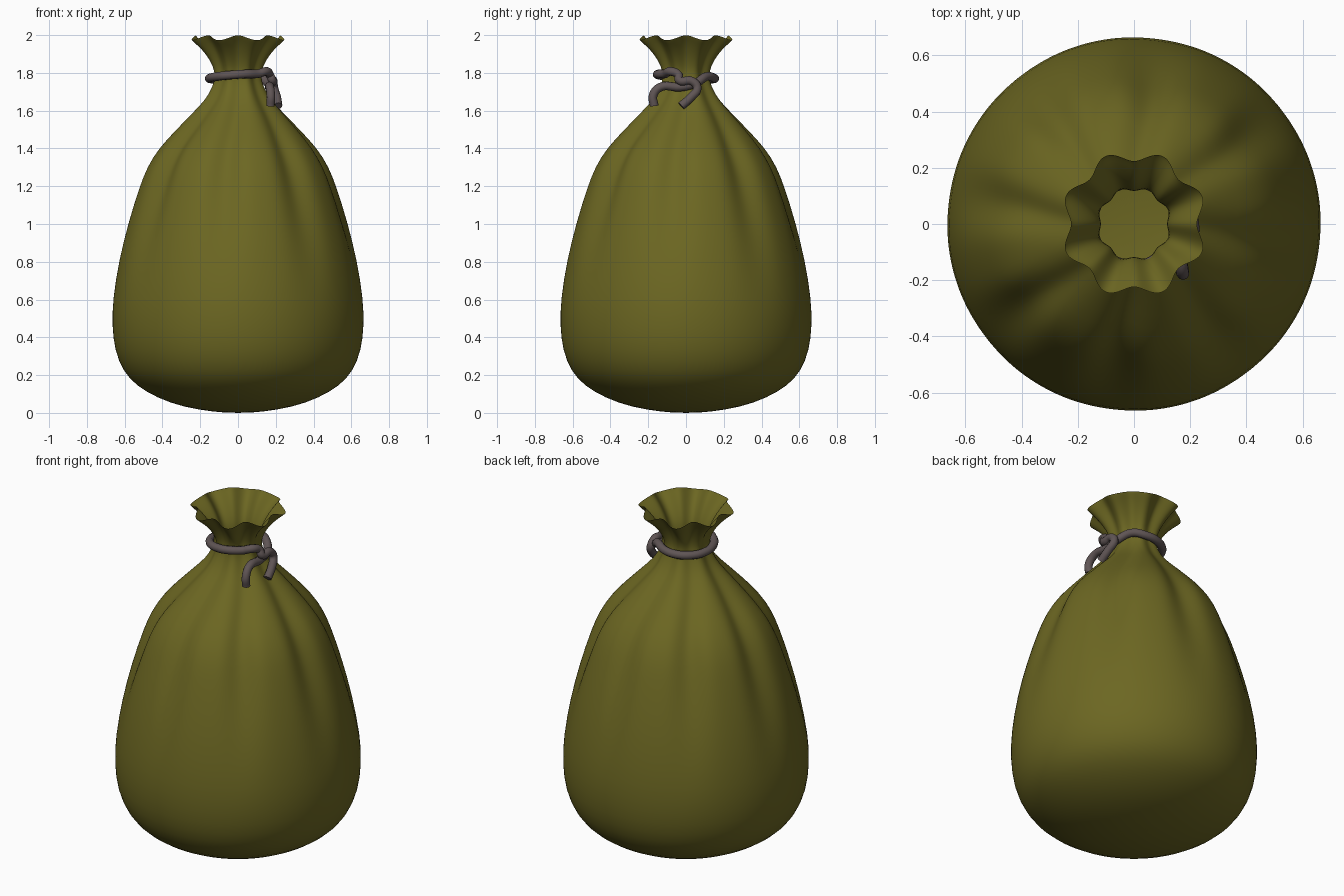
import bpy, bmesh
from math import sin, cos, pi, radians

if "Cube" in bpy.data.objects:
    bpy.data.objects.remove(bpy.data.objects["Cube"])


def material(name, rgb):
    m = bpy.data.materials.new(name)
    m.diffuse_color = (*rgb, 1)
    m.use_nodes = True
    m.node_tree.nodes["Principled BSDF"].inputs["Base Color"].default_value = m.diffuse_color
    return m


cloth = material("olive_cloth", (0.15, 0.135, 0.016))
cord = material("grey_cord", (0.115, 0.09, 0.09))

# Sack: turned profile (radius, height, fold depth) with eight gathered folds
profile = [
    (0.12, 0.004, 0), (0.29, 0.03, 0), (0.43, 0.08, 0), (0.54, 0.145, 0),
    (0.608, 0.22, 0), (0.653, 0.33, 0), (0.667, 0.46, 0), (0.664, 0.60, 0.001),
    (0.632, 0.80, 0.006), (0.580, 1.00, 0.014), (0.514, 1.20, 0.021),
    (0.473, 1.30, 0.023), (0.413, 1.40, 0.023), (0.322, 1.50, 0.02),
    (0.228, 1.60, 0.014), (0.172, 1.66, 0.01), (0.139, 1.72, 0.007),
    (0.119, 1.78, 0.006), (0.132, 1.84, 0.01), (0.165, 1.90, 0.015),
    (0.207, 1.95, 0.019), (0.234, 1.975, 0.02), (0.243, 1.986, 0.02),
]
SEG, FOLDS = 96, 8
bm = bmesh.new()
rings = []
for i, (r, z, a) in enumerate(profile):
    lift = 0.013 * max(0, (z - 1.88) / 0.106)           # scalloped rim
    body = min(1, max(0, (1.65 - z) / 0.25))            # 0 at neck, 1 on body
    ring = []
    for k in range(SEG):
        t = 2 * pi * k / SEG
        w = cos(FOLDS * (t + radians(8) * body))        # folds lean sideways
        crease = 2 * ((1 + w) / 2) ** 2.5 - 0.6         # narrow body creases
        rr = r - a * (w + (crease - w) * body)
        ring.append(bm.verts.new((rr * cos(t), rr * sin(t), z + lift * w)))
    rings.append(ring)
base = bm.verts.new((0, 0, 0))
for k in range(SEG):
    n = (k + 1) % SEG
    bm.faces.new((base, rings[0][n], rings[0][k]))
    for lo, hi in zip(rings, rings[1:]):
        bm.faces.new((lo[k], lo[n], hi[n], hi[k]))
for f in bm.faces:
    f.smooth = True
mesh = bpy.data.meshes.new("sack")
bm.to_mesh(mesh)
bm.free()
sack = bpy.data.objects.new("sack", mesh)
bpy.context.collection.objects.link(sack)
mesh.materials.append(cloth)
sub = sack.modifiers.new("smooth", 'SUBSURF')
sub.levels = sub.render_levels = 1

# Tie cord: front tail, tilted loop round the neck, then the hooked second tail
path = [(0.172, -0.168, 1.625), (0.174, -0.174, 1.68), (0.168, -0.135, 1.725),
        (0.165, -0.03, 1.725), (0.158, 0.05, 1.745)]
for deg in range(45, 316, 30):
    t = radians(deg)
    x, y = 0.152 * cos(t), 0.152 * sin(t)
    path.append((x, y, 1.781 + 0.07 * (x - y)))
path += [(0.15, -0.085, 1.808), (0.168, -0.04, 1.79), (0.182, -0.035, 1.76),
         (0.186, 0.03, 1.757), (0.19, 0.06, 1.72), (0.205, 0.025, 1.67),
         (0.212, -0.025, 1.625)]
curve = bpy.data.curves.new("tie_cord", 'CURVE')
curve.dimensions = '3D'
curve.resolution_u = 6
curve.bevel_depth = 0.023
curve.bevel_resolution = 3
curve.use_fill_caps = True
spline = curve.splines.new('BEZIER')
spline.bezier_points.add(len(path) - 1)
for p, co in zip(spline.bezier_points, path):
    p.co = co
    p.handle_left_type = p.handle_right_type = 'AUTO'
curve.materials.append(cord)
rope = bpy.data.objects.new("tie_cord", curve)
bpy.context.collection.objects.link(rope)
bpy.context.view_layer.objects.active = rope
rope.select_set(True)
bpy.ops.object.convert(target='MESH')
bpy.ops.object.shade_smooth_by_angle(angle=radians(50))
